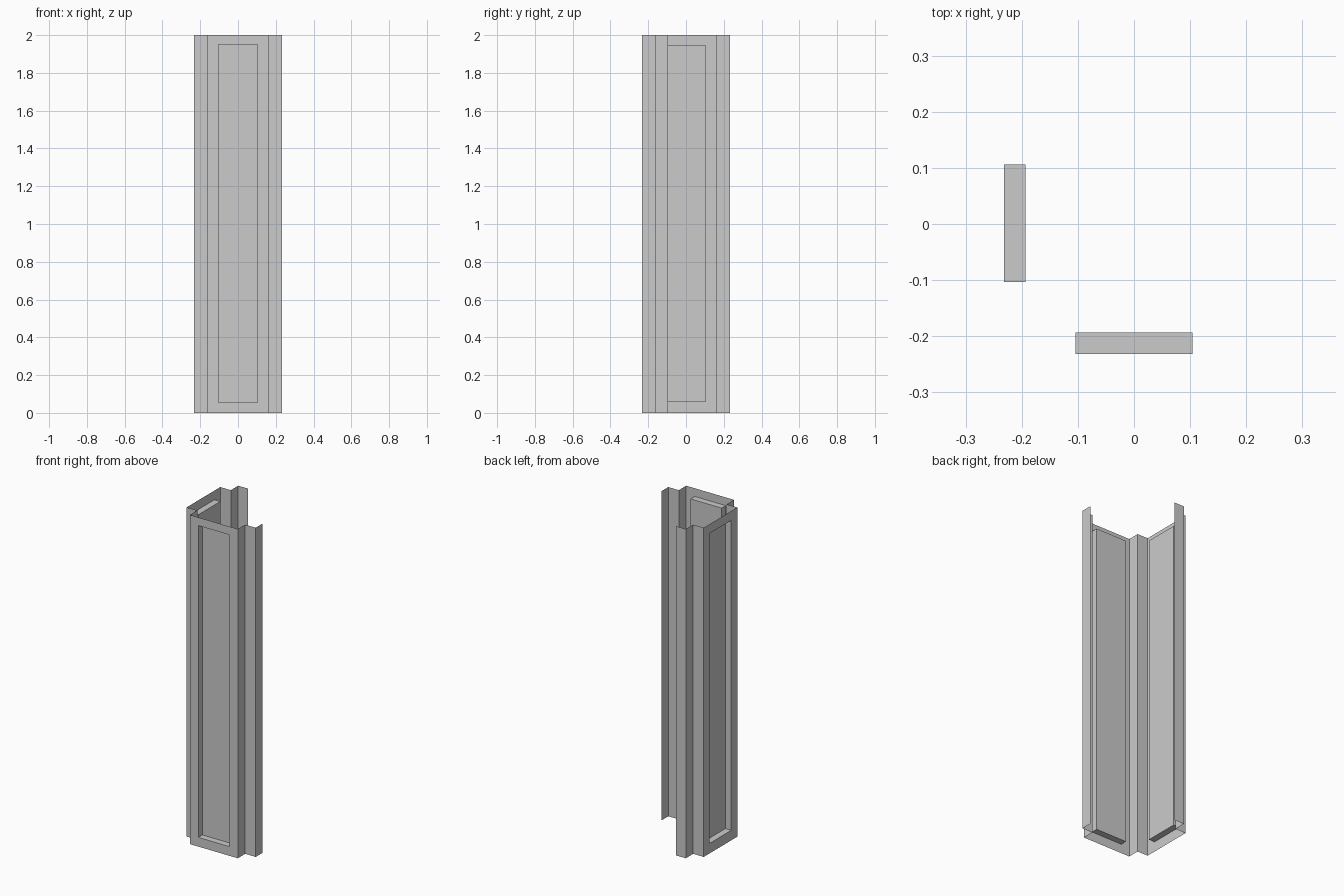
import bpy, bmesh

if "Cube" in bpy.data.objects:
    bpy.data.objects.remove(bpy.data.objects["Cube"])

H = 2.0      # height
A = 0.232    # outer face distance
B = 0.161    # notch line
E = 0.094    # free end of the return strips
D = 0.039    # recess depth


def make_object(name, polys):
    bm = bmesh.new()
    for poly in polys:
        bm.faces.new([bm.verts.new(p) for p in poly])
    bmesh.ops.remove_doubles(bm, verts=bm.verts, dist=1e-5)
    mesh = bpy.data.meshes.new(name)
    bm.to_mesh(mesh)
    bm.free()
    obj = bpy.data.objects.new(name, mesh)
    bpy.context.collection.objects.link(obj)
    return obj


def strip(name, path):
    """Vertical sheet following an open plan profile."""
    return make_object(name, [
        [(*p, 0), (*q, 0), (*q, H), (*p, H)] for p, q in zip(path, path[1:])])


def panel(name, place, u0, u1, z0, z1, flip=False):
    """Framed sheet with a recessed field; place(u, depth, z) gives a point."""
    def ring(a, b, c, d, depth):
        return [place(a, depth, c), place(b, depth, c),
                place(b, depth, d), place(a, depth, d)]
    rings = [ring(-B, B, 0, H, 0), ring(u0, u1, z0, z1, 0), ring(u0, u1, z0, z1, D)]
    polys = [[r[i], r[(i + 1) % 4], s[(i + 1) % 4], s[i]]
             for r, s in zip(rings, rings[1:]) for i in range(4)]
    polys.append(rings[2])
    if flip:
        polys = [p[::-1] for p in polys]
    return make_object(name, polys)


# Recessed panels on the front and left
panel("front_panel", lambda u, d, z: (u, -A + d, z), -0.104, 0.104, 0.056, 1.95)
panel("left_panel", lambda u, d, z: (-A + d, u, z), -0.103, 0.106, 0.061, 1.944, flip=True)

# Notched corner joining the panels
strip("front_left_corner", [(-A, -B), (-B, -B), (-B, -A)])

# Stepped returns at the open ends
strip("right_return", [(B, -A), (B, -B), (A, -B), (A, -E)])
strip("back_return", [(-E, A), (-B, A), (-B, B), (-A, B)])
